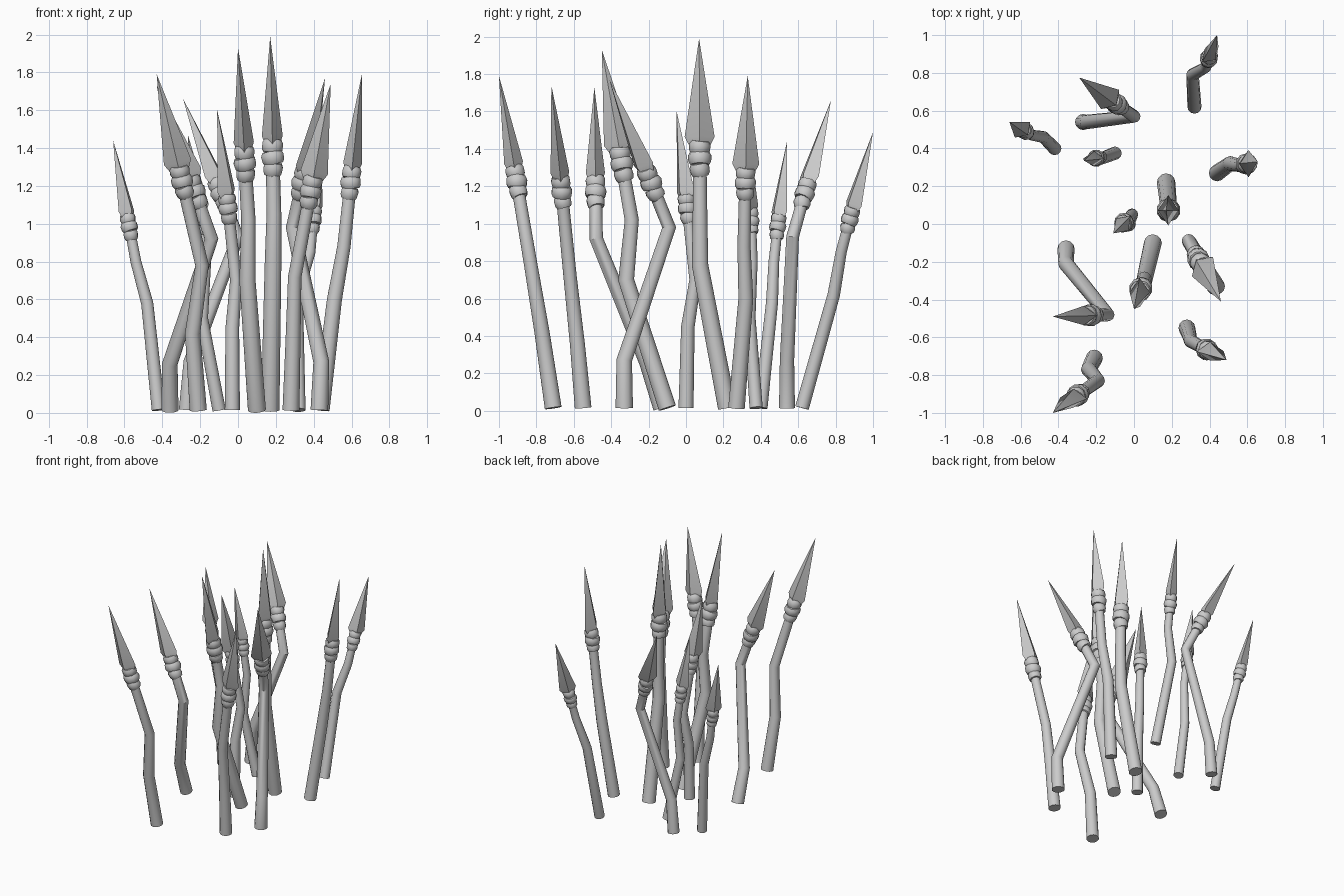
import bpy, bmesh, math
from mathutils import Vector, Matrix

if "Cube" in bpy.data.objects:
    bpy.data.objects.remove(bpy.data.objects["Cube"])


def frame(axis, roll=0.0):
    """Two unit vectors across an axis; the first points along roll in plan."""
    axis = axis.normalized()
    u = Vector((math.cos(roll), math.sin(roll), 0))
    u = (u - axis * u.dot(axis)).normalized()
    return u, axis.cross(u)


def ring(bm, centre, u, v, ru, rv, sides):
    return [bm.verts.new(centre + u * ru * math.cos(2 * math.pi * i / sides)
                         + v * rv * math.sin(2 * math.pi * i / sides))
            for i in range(sides)]


def loft(name, rings, smooth=True):
    """Skin a stack of (centre, u, v, ru, rv, sides) rings, capped at both ends."""
    bm = bmesh.new()
    loops = [ring(bm, *r) for r in rings]
    n = len(loops[0])
    for a, b in zip(loops, loops[1:]):
        for i in range(n):
            bm.faces.new((a[i], a[(i + 1) % n], b[(i + 1) % n], b[i]))
    bm.faces.new(loops[0][::-1])
    bm.faces.new(loops[-1])
    bmesh.ops.remove_doubles(bm, verts=bm.verts, dist=1e-5)
    bmesh.ops.recalc_face_normals(bm, faces=bm.faces)
    for f in bm.faces:
        f.smooth = smooth
    me = bpy.data.meshes.new(name)
    bm.to_mesh(me)
    bm.free()
    me.set_sharp_from_angle(angle=math.radians(35))
    ob = bpy.data.objects.new(name, me)
    bpy.context.collection.objects.link(ob)
    return ob


count = 0


def spear(base, bend1, bend2, tip, s, roll):
    """Crooked shaft, three wrapped bands and a diamond-section point."""
    global count
    count += 1
    roll = math.radians(roll)
    pts = [Vector((*base, 0.015))] + [Vector(p) for p in (bend1, bend2)]
    tip = Vector(tip)
    d = (tip - pts[-1]).normalized()
    collar = tip - d * 0.64 * s
    pts.append(collar)

    # shaft
    rings = []
    radii = (0.049, 0.044, 0.039, 0.036)
    for i, p in enumerate(pts):
        before = (p - pts[i - 1]).normalized() if i else Vector()
        after = (pts[i + 1] - p).normalized() if i < 3 else Vector()
        rings.append((p, *frame(before + after), radii[i] * s, radii[i] * s, 12))
    loft(f"shaft_{count}", rings)

    # binding bands, each tilted a little differently
    u, v = frame(d, roll)
    bands = ((-0.06, 0.053, 14), (0.0, 0.063, -12), (0.06, 0.058, 9))
    for k, (h, r, tilt) in enumerate(bands):
        rot = Matrix.Rotation(math.radians(tilt), 3, (u + v * (k - 1)).normalized())
        axis, bu, bv = rot @ d, rot @ u, rot @ v
        prof = ((-0.036, 0.8), (-0.018, 0.97), (0.014, 1.0), (0.034, 0.82))
        loft(f"binding_{count}_{k + 1}",
             [(collar + d * h * s + axis * z * s, bu, bv, r * f * s, r * f * s, 10)
              for z, f in prof])

    # spear head
    prof = ((0.06, 0.65), (0.115, 1.0), (0.64, 0.0))
    loft(f"spear_head_{count}",
         [(collar + d * z * s, u, v, 0.08 * f * s, 0.055 * f * s, 4) for z, f in prof],
         smooth=False)


# back row
spear((0.32, 0.62), (0.31, 0.79, 0.62), (0.38, 0.83, 0.85), (0.44, 1.0, 1.49), 0.76, 45)
spear((-0.27, 0.54), (-0.25, 0.54, 0.27), (0.0, 0.57, 0.93), (-0.29, 0.775, 1.66), 0.87, 45)
spear((-0.42, 0.40), (-0.48, 0.46, 0.58), (-0.54, 0.47, 0.80), (-0.66, 0.54, 1.44), 0.73, 45)
spear((-0.10, 0.375), (-0.19, 0.34, 0.5), (-0.17, 0.355, 0.8), (-0.265, 0.335, 1.47), 0.72, 0)
spear((0.44, 0.27), (0.51, 0.32, 0.60), (0.56, 0.31, 0.88), (0.655, 0.33, 1.79), 0.9, 90)
# middle
spear((0.17, 0.22), (0.185, 0.075, 0.78), (0.19, 0.075, 1.05), (0.17, 0.07, 1.99), 1.0, 90)
spear((-0.03, 0.0), (-0.03, 0.01, 0.45), (-0.01, 0.05, 0.70), (-0.11, -0.05, 1.6), 0.82, 45)
spear((0.10, -0.10), (0.05, -0.32, 0.70), (0.055, -0.29, 1.02), (0.0, -0.45, 1.93), 0.97, 90)
spear((0.43, -0.33), (0.44, -0.33, 0.27), (0.29, -0.09, 0.98), (0.46, -0.41, 1.77), 0.95, 45)
# front row
spear((-0.36, -0.13), (-0.36, -0.21, 0.26), (-0.14, -0.48, 0.92), (-0.43, -0.49, 1.73), 0.93, 0)
spear((0.28, -0.55), (0.29, -0.58, 0.35), (0.30, -0.62, 0.72), (0.49, -0.72, 1.74), 0.91, 0)
spear((-0.21, -0.71), (-0.24, -0.77, 0.42), (-0.19, -0.83, 0.78), (-0.43, -1.0, 1.79), 0.92, 0)
